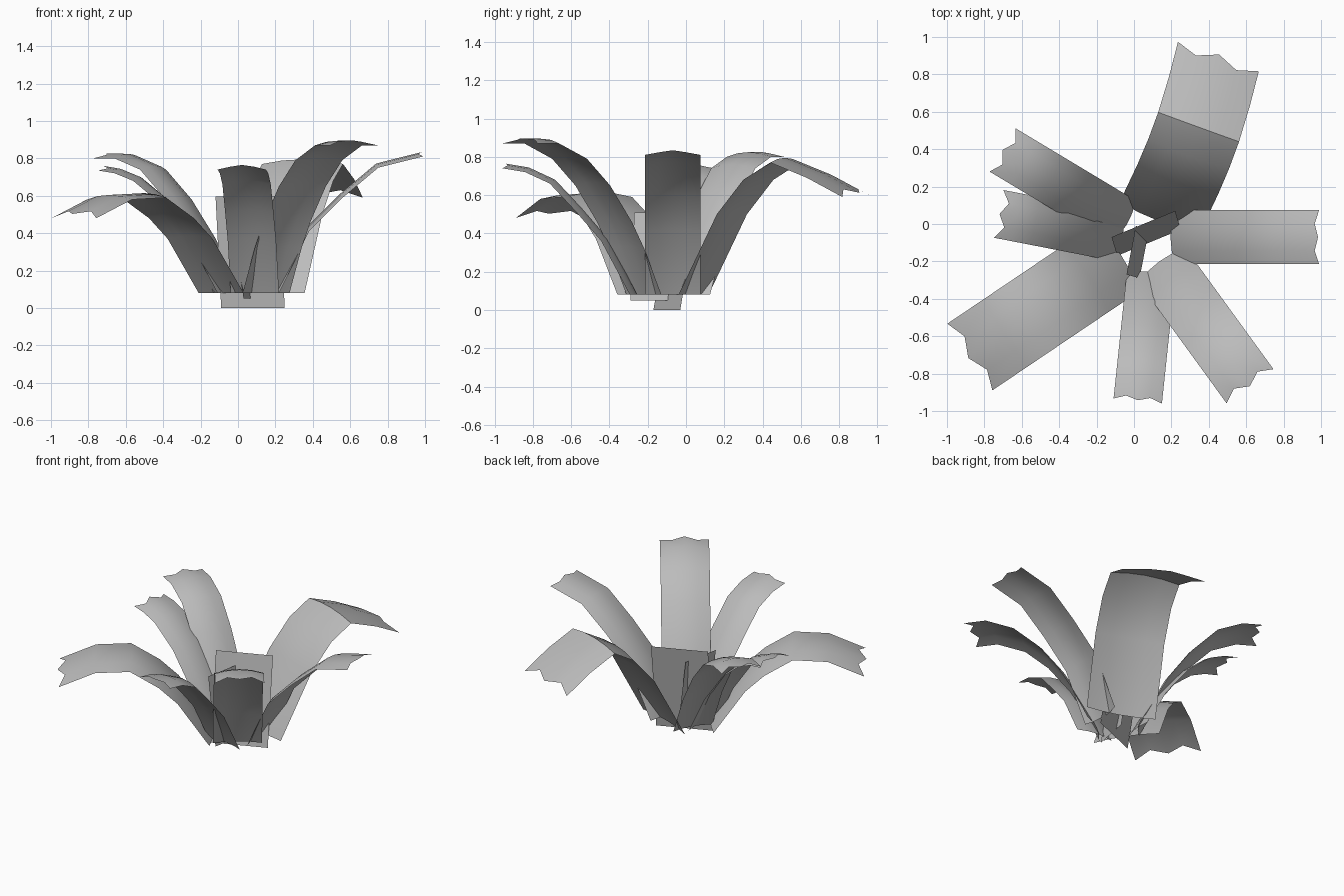
import bpy, math
from mathutils import Vector

cube = bpy.data.objects.get("Cube")
if cube:
    bpy.data.objects.remove(cube, do_unlink=True)

# Single leaf colour
grey = bpy.data.materials.new("leaf_grey")
grey.use_nodes = True
colour = (0.5, 0.5, 0.5, 1)
grey.diffuse_color = colour
grey.node_tree.nodes["Principled BSDF"].inputs["Base Color"].default_value = colour

COLUMNS = 5


def add_sheet(name, verts, faces):
    mesh = bpy.data.meshes.new(name)
    mesh.from_pydata(verts, [], faces)
    mesh.materials.append(grey)
    mesh.update()
    obj = bpy.data.objects.new(name, mesh)
    bpy.context.collection.objects.link(obj)
    bpy.context.view_layer.objects.active = obj
    obj.select_set(True)
    bpy.ops.object.shade_smooth_by_angle(angle=math.radians(50))
    obj.select_set(False)


def add_leaf(name, base, angle, width, profile, sway=0.0, notch=0.04, arch=0.025):
    """Arched strip swept along a (reach, height) profile, with a ragged tip."""
    a = math.radians(angle)
    out = Vector((math.cos(a), math.sin(a), 0))
    side = Vector((-math.sin(a), math.cos(a), 0))
    last = len(profile) - 1
    verts, faces = [], []
    for i, (reach, height) in enumerate(profile):
        r0, z0 = profile[max(i - 1, 0)]
        r1, z1 = profile[min(i + 1, last)]
        tangent = (out * (r1 - r0) + Vector((0, 0, z1 - z0))).normalized()
        normal = tangent.cross(side)
        if i == 0:
            normal = -out
        shift = sway * math.sin(math.pi * reach / profile[-1][0])
        for j in range(COLUMNS):
            t = 2 * j / (COLUMNS - 1) - 1
            p = Vector((base[0], base[1], height)) + out * reach
            p += side * (t * width / 2 + shift) + normal * arch * (1 - t * t)
            if i == last and j % 2:
                p -= tangent * notch
            verts.append(p)
    for i in range(last):
        for j in range(COLUMNS - 1):
            k = i * COLUMNS + j
            faces.append((k, k + COLUMNS, k + COLUMNS + 1, k + 1))
    add_sheet(name, verts, faces)


# Seven outer leaves
add_leaf("left_leaf", (0.22, -0.07), 0, 0.29,
         [(0, .08), (.16, .41), (.34, .59), (.53, .75), (.77, .81)], notch=0.02)
add_leaf("back_leaf", (0.14, 0.04), 70, 0.46,
         [(0, .08), (.22, .5), (.37, .68), (.52, .77), (.72, .69), (.91, .59)],
         sway=-0.03, notch=0.05)
add_leaf("back_right_leaf", (-0.06, 0.01), 149, 0.27,
         [(0, .08), (.15, .37), (.3, .58), (.46, .74), (.62, .8), (.75, .8)])
add_leaf("right_leaf", (-0.085, -0.07), 169, 0.26,
         [(0, .08), (.14, .34), (.3, .55), (.46, .68), (.56, .72), (.65, .735)])
add_leaf("front_right_leaf", (-0.09, -0.18), 214, 0.43,
         [(0, .08), (.2, .37), (.32, .48), (.5, .59), (.72, .58), (.95, .48)],
         notch=0.05)
add_leaf("front_leaf", (0.09, -0.28), 264, 0.26,
         [(0, .08), (.15, .36), (.28, .51), (.42, .66), (.55, .72), (.67, .74)],
         notch=0.02)
add_leaf("front_left_leaf", (0.15, -0.22), 306, 0.31,
         [(0, .08), (.11, .32), (.19, .46), (.33, .65), (.48, .79), (.66, .87),
          (.8, .87)])


# Two upright flat blades in the heart of the plant
def add_blade(name, start, end, bottom, top, lean):
    a, b, lean = Vector(start), Vector(end), Vector(lean)
    verts = [(*a, bottom), (*b, bottom), (*(b + lean), top), (*(a + lean), top)]
    add_sheet(name, verts, [(0, 1, 2, 3)])


add_blade("wide_inner_blade", (-0.09, -0.17), (0.25, -0.03), 0.005, 0.6, (-0.03, 0.1))
add_blade("narrow_inner_blade", (0.03, -0.29), (0.08, -0.03), 0.05, 0.51, (-0.07, 0.02))

# Rest the lowest blade on the ground
for obj in bpy.data.objects:
    if obj.name == "wide_inner_blade":
        obj.location.z = -0.005
